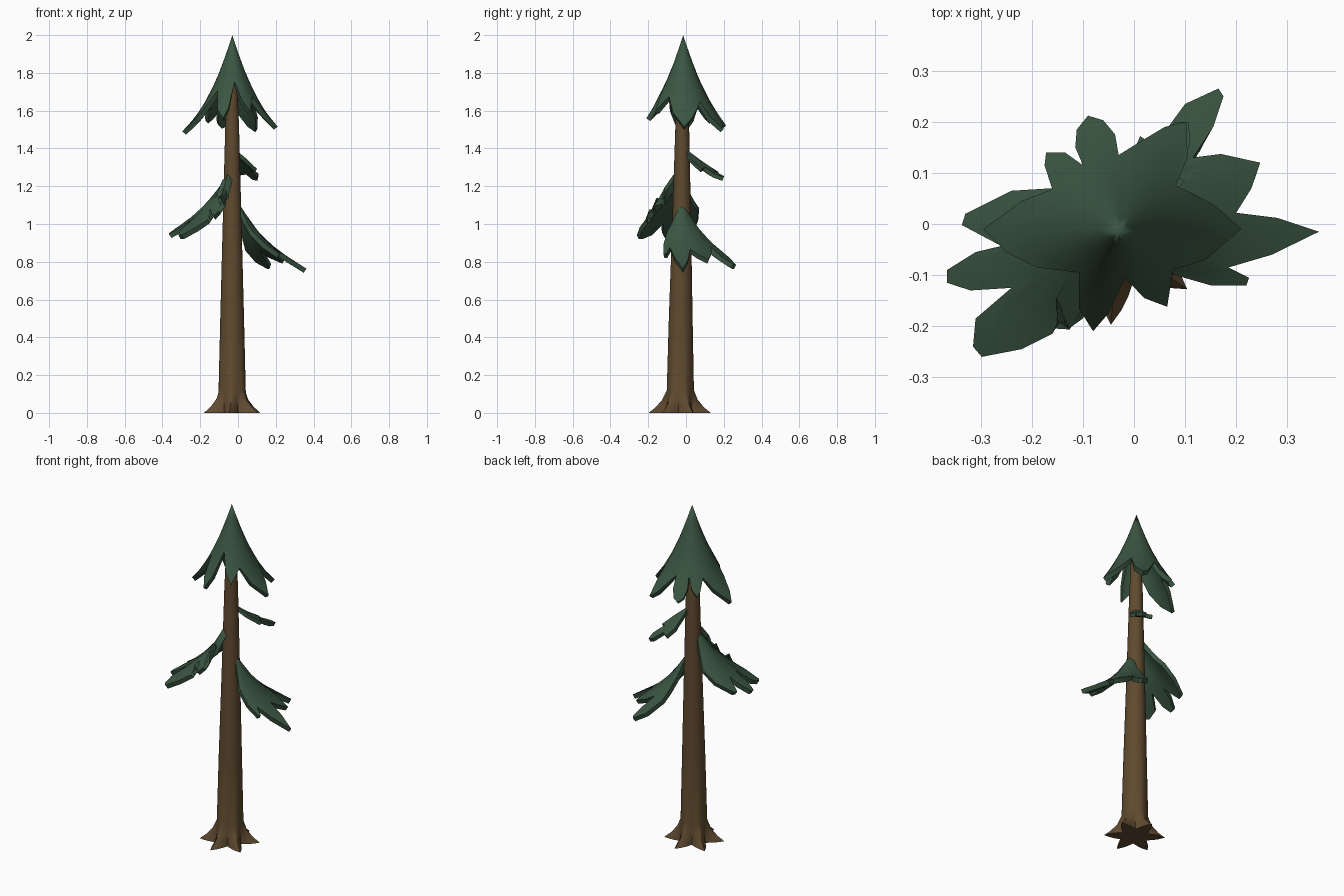
import bpy, bmesh, math

if "Cube" in bpy.data.objects:
    bpy.data.objects.remove(bpy.data.objects["Cube"])


def material(name, rgb):
    m = bpy.data.materials.new(name)
    m.diffuse_color = (*rgb, 1)
    m.use_nodes = True
    m.node_tree.nodes["Principled BSDF"].inputs["Base Color"].default_value = m.diffuse_color
    return m


GREEN = material("pine_green", (0.043, 0.092, 0.054))
BROWN = material("bark_brown", (0.115, 0.068, 0.028))


def finish(name, bm, mat, thickness=0):
    me = bpy.data.meshes.new(name)
    bmesh.ops.recalc_face_normals(bm, faces=bm.faces)
    if thickness:  # open foliage shells face upwards
        bm.normal_update()
        if sum(f.normal.z for f in bm.faces) < 0:
            bmesh.ops.reverse_faces(bm, faces=bm.faces)
    bm.to_mesh(me)
    bm.free()
    ob = bpy.data.objects.new(name, me)
    bpy.context.collection.objects.link(ob)
    me.materials.append(mat)
    if thickness:
        mod = ob.modifiers.new("thickness", 'SOLIDIFY')
        mod.thickness = thickness
        mod.offset = -1
    bpy.context.view_layer.objects.active = ob
    ob.select_set(True)
    if thickness:
        bpy.ops.object.modifier_apply(modifier=mod.name)
    bpy.ops.object.shade_smooth_by_angle(angle=math.radians(42))
    ob.select_set(False)
    return ob


def height(profile, r):
    for (r0, z0), (r1, z1) in zip(profile, profile[1:]):
        if r <= r1:
            break
    return z0 + (z1 - z0) * (r - r0) / (r1 - r0)


def foliage(name, centre, outline, profile, closed, thickness=0.026, rings=7):
    """Drooping cone sheet cut to a leafy plan outline around its centre."""
    bm = bmesh.new()
    cx, cy = centre
    apex = bm.verts.new((cx, cy, profile[0][1]))
    spokes = []
    for x, y in outline:
        r = math.hypot(x - cx, y - cy)
        spokes.append([bm.verts.new((cx + (x - cx) * t, cy + (y - cy) * t, height(profile, r * t)))
                       for t in (i / rings for i in range(1, rings + 1))])
    n = len(spokes)
    for i in range(n if closed else n - 1):
        a, b = spokes[i], spokes[(i + 1) % n]
        bm.faces.new((apex, a[0], b[0]))
        for k in range(rings - 1):
            bm.faces.new((a[k], a[k + 1], b[k + 1], b[k]))
    finish(name, bm, GREEN, thickness)


# Trunk with six flared roots: z, radius, root length, y centre
bm = bmesh.new()
N = 48
levels = []
for z, r, root, cy in [(0, .085, .08, -.033), (.03, .08, .048, -.033), (.07, .076, .018, -.032),
                       (.12, .072, 0, -.03), (.5, .063, 0, -.028), (1, .05, 0, -.023),
                       (1.5, .037, 0, -.02), (1.84, .024, 0, -.018)]:
    ring = []
    for i in range(N):
        lobe = abs((i % 8) - 4) / 4          # 1 at a root tip, 0 between roots
        a = math.radians(-95) + math.tau * i / N
        rr = r + root * lobe ** 1.4 - root * 0.1 * (1 - lobe)
        ring.append(bm.verts.new((-.031 + rr * math.cos(a), cy + rr * math.sin(a), z)))
    levels.append(ring)
for a, b in zip(levels, levels[1:]):
    for i in range(N):
        j = (i + 1) % N
        bm.faces.new((a[i], a[j], b[j], b[i]))
bm.faces.new(levels[0])
bm.faces.new(levels[-1])
finish("trunk", bm, BROWN)

# Leafy cone at the top
foliage("crown", (-.03, -.015),
        [(.21, -.01), (.16, .035), (.115, .06), (.082, .075), (.105, .13), (.102, .2), (.06, .19),
         (.01, .16), (-.03, .135), (-.037, .175), (-.06, .203), (-.09, .212), (-.112, .185),
         (-.115, .15), (-.1, .115), (-.135, .14), (-.172, .14), (-.175, .115), (-.16, .068),
         (-.22, .045), (-.295, -.01), (-.25, -.055), (-.19, -.085), (-.108, -.095),
         (-.108, -.165), (-.08, -.21), (-.05, -.175), (-.018, -.105), (.02, -.145),
         (.065, -.162), (.07, -.13), (.075, -.09), (.14, -.07)],
        [(0, 2), (.035, 1.895), (.07, 1.8), (.115, 1.7), (.165, 1.61), (.215, 1.54), (.27, 1.485)], True)

# Low right branch
foliage("right_branch", (-.002, -.025),
        [(.045, .16), (.1, .235), (.165, .265), (.175, .25), (.155, .19), (.115, .13),
         (.17, .137), (.247, .12), (.23, .07), (.2, .022), (.28, .012), (.362, -.015),
         (.27, -.06), (.185, -.085), (.225, -.105), (.22, -.12), (.15, -.12), (.08, -.1)],
        [(0, 1.12), (.08, .995), (.15, .915), (.22, .855), (.37, .76)], False)

# Left branch
foliage("left_branch", (-.045, -.03),
        [(-.16, .07), (-.24, .065), (-.33, .02), (-.337, -.002), (-.26, -.043), (-.31, -.055),
         (-.366, -.09), (-.366, -.115), (-.32, -.13), (-.24, -.125), (-.31, -.185),
         (-.315, -.24), (-.298, -.26), (-.22, -.245), (-.16, -.215), (-.145, -.18),
         (-.128, -.205), (-.1, -.185), (-.085, -.14)],
        [(0, 1.27), (.1, 1.135), (.2, 1.035), (.32, .955), (.36, .93)], False)

# Small high branch at the back right
foliage("back_branch", (-.02, -.005),
        [(.05, .03), (.1, .085), (.07, .1), (.11, .155), (.107, .2), (.08, .2),
         (.045, .15), (.012, .172), (-.01, .12)],
        [(0, 1.4), (.08, 1.34), (.16, 1.285), (.26, 1.24)], False, 0.022)
